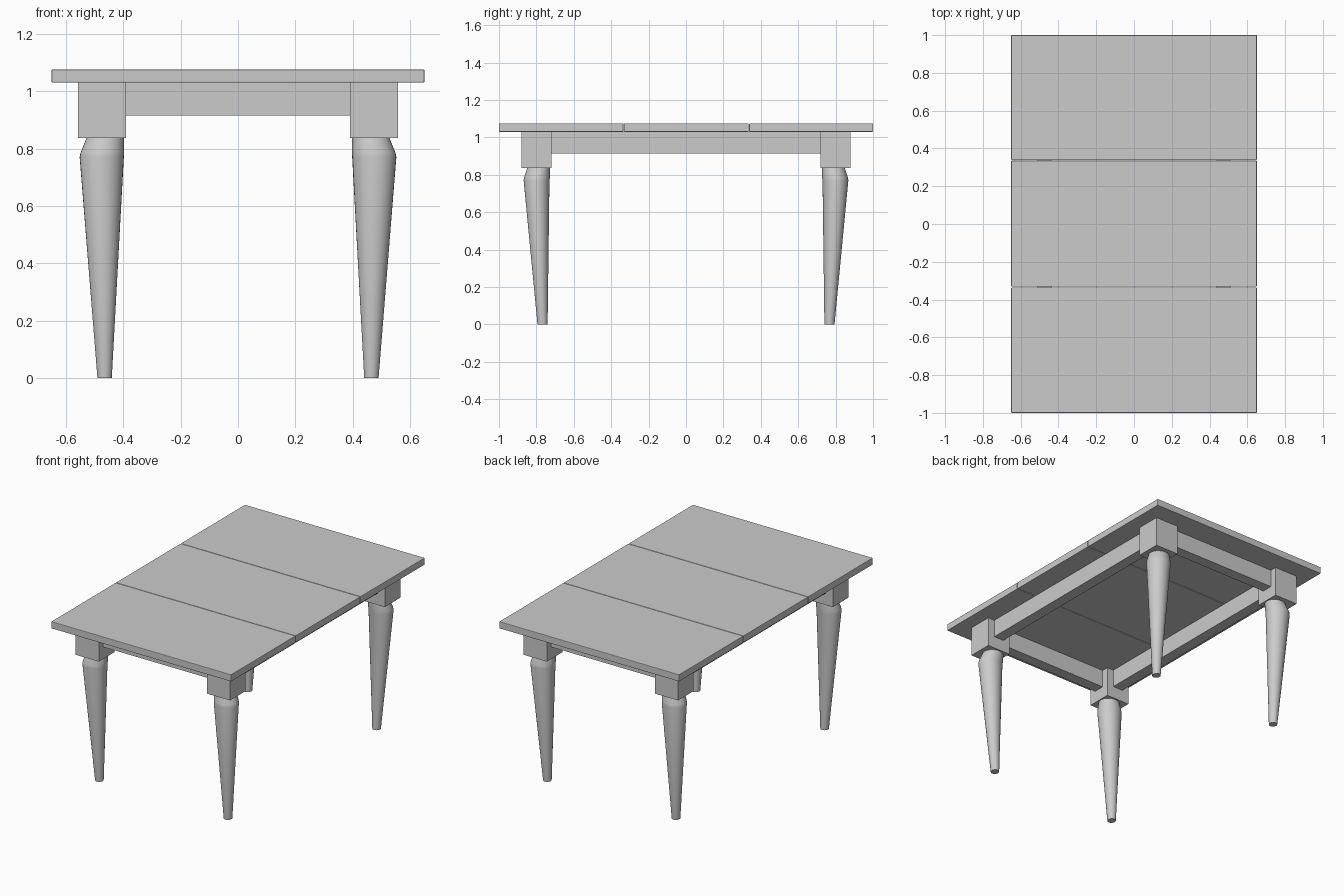
import bpy, bmesh, math

if "Cube" in bpy.data.objects:
    bpy.data.objects.remove(bpy.data.objects["Cube"])

CORNERS = [(sx, sy) for sx in (-1, 1) for sy in (-1, 1)]


def finish(name, bm):
    bmesh.ops.recalc_face_normals(bm, faces=bm.faces)
    mesh = bpy.data.meshes.new(name)
    bm.to_mesh(mesh)
    bm.free()
    ob = bpy.data.objects.new(name, mesh)
    bpy.context.collection.objects.link(ob)
    return ob


def box(name, x, y, z, bevel=0.0):
    """Box from (min, max) ranges along each axis."""
    bm = bmesh.new()
    bmesh.ops.create_cube(bm, size=1)
    for v in bm.verts:
        v.co = [sum(r) / 2 + c * (r[1] - r[0]) for r, c in zip((x, y, z), v.co)]
    ob = finish(name, bm)
    if bevel:
        mod = ob.modifiers.new("edge", 'BEVEL')
        mod.width = bevel
        mod.segments = 2
    return ob


def loft(name, rings, sx, sy, sides=32):
    """Skin elliptical rings (z, cx, cy, rx, ry), mirrored to a corner."""
    bm = bmesh.new()
    loops = []
    for z, cx, cy, rx, ry in rings:
        loops.append([bm.verts.new((sx * (cx + rx * math.cos(a)), sy * (cy + ry * math.sin(a)), z))
                      for a in (2 * math.pi * i / sides for i in range(sides))])
    for lo, hi in zip(loops, loops[1:]):
        for i in range(sides):
            j = (i + 1) % sides
            bm.faces.new((lo[i], lo[j], hi[j], hi[i]))
    bm.faces.new(loops[0])
    bm.faces.new(loops[-1])
    ob = finish(name, bm)
    bpy.ops.object.select_all(action='DESELECT')
    ob.select_set(True)
    bpy.context.view_layer.objects.active = ob
    bpy.ops.object.shade_smooth_by_angle(angle=math.radians(35))
    return ob


# Table top: three leaves with hairline seams
for name, y0, y1 in (("front_leaf", -1, -0.335), ("middle_leaf", -0.332, 0.335),
                     ("back_leaf", 0.338, 1)):
    box(name, (-0.65, 0.65), (y0, y1), (1.03, 1.075), 0.003)

# Leg rings: inner side runs straight, outer side swells near the top
LEG = [(0.0, 0.465, 0.767, 0.025, 0.027),
       (0.77, 0.475, 0.799, 0.077, 0.069),
       (0.785, 0.473, 0.797, 0.076, 0.069),
       (0.84, 0.462, 0.788, 0.065, 0.060)]

for sx, sy in CORNERS:
    tag = ("back" if sy > 0 else "front") + ("_right" if sx > 0 else "_left")
    loft(tag + "_leg", LEG, sx, sy)
    # Square block on top of the leg
    box(tag + "_block", sorted((sx * 0.391, sx * 0.558)),
        sorted((sy * 0.719, sy * 0.879)), (0.836, 1.031))

# Apron rails centred on the blocks
for s, side, end in ((-1, "left", "front"), (1, "right", "back")):
    box(side + "_apron", sorted((s * 0.438, s * 0.51)), (-0.73, 0.73), (0.915, 1.031))
    box(end + "_apron", (-0.4, 0.4), sorted((s * 0.763, s * 0.835)), (0.915, 1.031))
